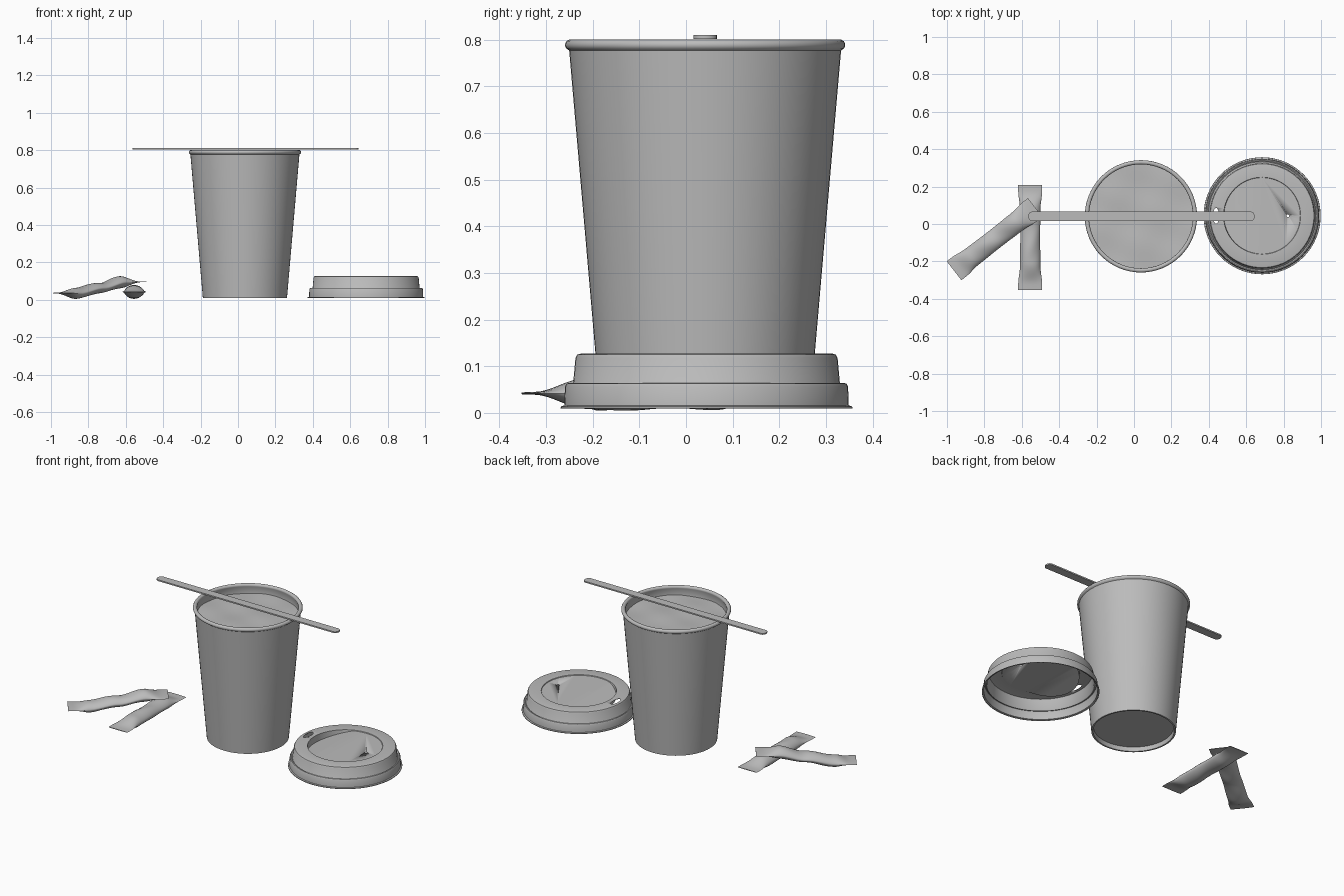
import bpy, bmesh, math
from mathutils import Vector

if "Cube" in bpy.data.objects:
    bpy.data.objects.remove(bpy.data.objects["Cube"])

SEG = 64
grey = bpy.data.materials.new("paper_grey")
grey.diffuse_color = (0.5, 0.5, 0.5, 1)
grey.use_nodes = True
grey.node_tree.nodes["Principled BSDF"].inputs["Base Color"].default_value = grey.diffuse_color


def finish(name, bm, loc=(0, 0, 0), angle=35, recalc=True):
    if recalc:
        bmesh.ops.recalc_face_normals(bm, faces=bm.faces)
    me = bpy.data.meshes.new(name)
    bm.to_mesh(me)
    bm.free()
    ob = bpy.data.objects.new(name, me)
    bpy.context.collection.objects.link(ob)
    me.materials.append(grey)
    ob.location = loc
    bpy.ops.object.select_all(action='DESELECT')
    bpy.context.view_layer.objects.active = ob
    ob.select_set(True)
    bpy.ops.object.shade_smooth_by_angle(angle=math.radians(angle))
    return ob


def revolve(bm, profile):
    """Spin (radius, height) points about z; returns the rings."""
    rings = [[bm.verts.new((r * math.cos(2 * math.pi * i / SEG),
                            r * math.sin(2 * math.pi * i / SEG), z))
              for i in range(SEG)] for r, z in profile]
    for a, b in zip(rings, rings[1:]):
        for i in range(SEG):
            j = (i + 1) % SEG
            bm.faces.new((a[i], a[j], b[j], b[i]))
    return rings


def interp(points, t):
    """Smooth interpolation through (t, value) pairs."""
    for (t0, a), (t1, b) in zip(points, points[1:]):
        if t <= t1:
            f = (t - t0) / (t1 - t0)
            return a + (b - a) * f * f * (3 - 2 * f)
    return points[-1][1]


# Cup: recessed base, tapered wall, rolled rim, inner wall
bm = bmesh.new()
rim = [(0.289 + 0.0115 * math.cos(a), 0.789 + 0.0115 * math.sin(a))
       for a in [math.radians(d) for d in range(-70, 221, 29)]]
rings = revolve(bm, [(0.213, 0.035), (0.216, 0.01), (0.225, 0.01), (0.2915, 0.777)]
                + rim + [(0.279, 0.745), (0.217, 0.043)])
bm.faces.new(rings[0])
bm.faces.new(rings[-1])
finish("cup", bm, (0.037, 0.041, 0))

# Drink surface with faint ripples
bm = bmesh.new()
rings = revolve(bm, [(0.279 * k / 12, 0.745) for k in range(12, 0, -1)])
bm.faces.new(rings[-1])
for v in bm.verts:
    x, y = v.co.x, v.co.y
    v.co.z += 0.003 * math.sin(17 * x + 9 * y) * math.cos(21 * y - 6 * x)
liquid = finish("drink_surface", bm, (0.037, 0.041, 0))

# Lid: flange, skirt, groove, upper wall, flat top, sunken panel with sloped end
bm = bmesh.new()
rings = revolve(bm, [(0.313, 0.010), (0.312, 0.014), (0.305, 0.016), (0.3035, 0.056),
                     (0.300, 0.063), (0.295, 0.064), (0.289, 0.060), (0.286, 0.064),
                     (0.281, 0.118), (0.277, 0.125), (0.270, 0.127),
                     (0.206, 0.127), (0.204, 0.123)])
inner = rings[-1]
panel = bm.faces.new(inner)
bmesh.utils.face_split(panel, inner[20], inner[44])
crease = inner[20].co.x
for v in inner:
    v.co.z -= 0.28 * max(0, crease - v.co.x)
bmesh.ops.recalc_face_normals(bm, faces=bm.faces)
if sum(f.normal.z * f.calc_area() for f in bm.faces) < 0:
    bmesh.ops.reverse_faces(bm, faces=bm.faces)
LID = (0.685, 0.044, 0)
lid = finish("lid", bm, LID, recalc=False)
solid = lid.modifiers.new("thickness", 'SOLIDIFY')
solid.thickness = 0.003
solid.offset = -1


# Sip and vent openings
def hole(name, x, rx, ry):
    cb = bmesh.new()
    bmesh.ops.create_cone(cb, cap_ends=True, segments=24, radius1=1, radius2=1, depth=0.08)
    for v in cb.verts:
        v.co.x *= rx
        v.co.y *= ry
    cutter = finish(name, cb, (x, LID[1], 0.127))
    cutter.hide_render = True
    cutter.hide_set(True)
    mod = lid.modifiers.new(name, 'BOOLEAN')
    mod.operation = 'DIFFERENCE'
    mod.solver = 'EXACT'
    mod.object = cutter


hole("sip_hole_cutter", 0.439, 0.016, 0.042)
hole("vent_hole_cutter", 0.823, 0.007, 0.007)

# Stirrer: flat stick with rounded ends resting on the rim
bm = bmesh.new()
outline = []
for cx, start in ((0.625, -90), (-0.545, 90)):
    for d in range(0, 181, 15):
        a = math.radians(start + d)
        outline.append(bm.verts.new((cx + 0.020 * math.cos(a), 0.041 + 0.025 * math.sin(a), 0.802)))
base = bm.faces.new(outline)
top = bmesh.ops.extrude_face_region(bm, geom=[base])
bmesh.ops.translate(bm, vec=(0, 0, 0.008),
                    verts=[g for g in top["geom"] if isinstance(g, bmesh.types.BMVert)])
finish("stirrer", bm)


# Sugar packet: pillow-shaped tube with flat crimped ends
def packet(name, start, end, heights, thick, width, dents):
    bm = bmesh.new()
    start, end = Vector(start), Vector(end)
    along = end - start
    side = Vector((-along.y, along.x)).normalized()
    n, m, rings = 40, 24, []
    for k in range(n + 1):
        t = k / n
        p, z = start + along * t, interp(heights, t)
        h, w = interp(thick, t), interp(width, t)
        ring = []
        for i in range(m):
            a = 2 * math.pi * i / m
            s, c = math.sin(a), math.cos(a)
            wave = 1 + dents * math.sin(19 * t + 2 * c) * math.sin(math.pi * t)
            q = p + side * w * c
            ring.append(bm.verts.new((q.x, q.y, z + h * s * abs(s) ** 0.3 * wave)))
        rings.append(ring)
    for a, b in zip(rings, rings[1:]):
        for i in range(m):
            j = (i + 1) % m
            bm.faces.new((a[i], a[j], b[j], b[i]))
    bm.faces.new(rings[0])
    bm.faces.new(rings[-1])
    return finish(name, bm, angle=50)


widths = [(0, 0.064), (0.06, 0.064), (0.22, 0.055), (0.5, 0.053),
          (0.78, 0.055), (0.94, 0.064), (1, 0.064)]
packet("lower_packet", (-0.555, -0.353), (-0.555, 0.208),
       [(0, 0.042), (1, 0.042)],
       [(0, 0.002), (0.05, 0.003), (0.26, 0.036), (0.5, 0.034),
        (0.75, 0.034), (0.95, 0.003), (1, 0.002)], widths, 0.08)
packet("upper_packet", (-0.962, -0.250), (-0.528, 0.088),
       [(0, 0.036), (0.2, 0.034), (0.5, 0.062), (0.78, 0.094), (1, 0.096)],
       [(0, 0.002), (0.05, 0.003), (0.22, 0.031), (0.5, 0.027),
        (0.76, 0.031), (0.95, 0.003), (1, 0.002)], widths, 0.08)
